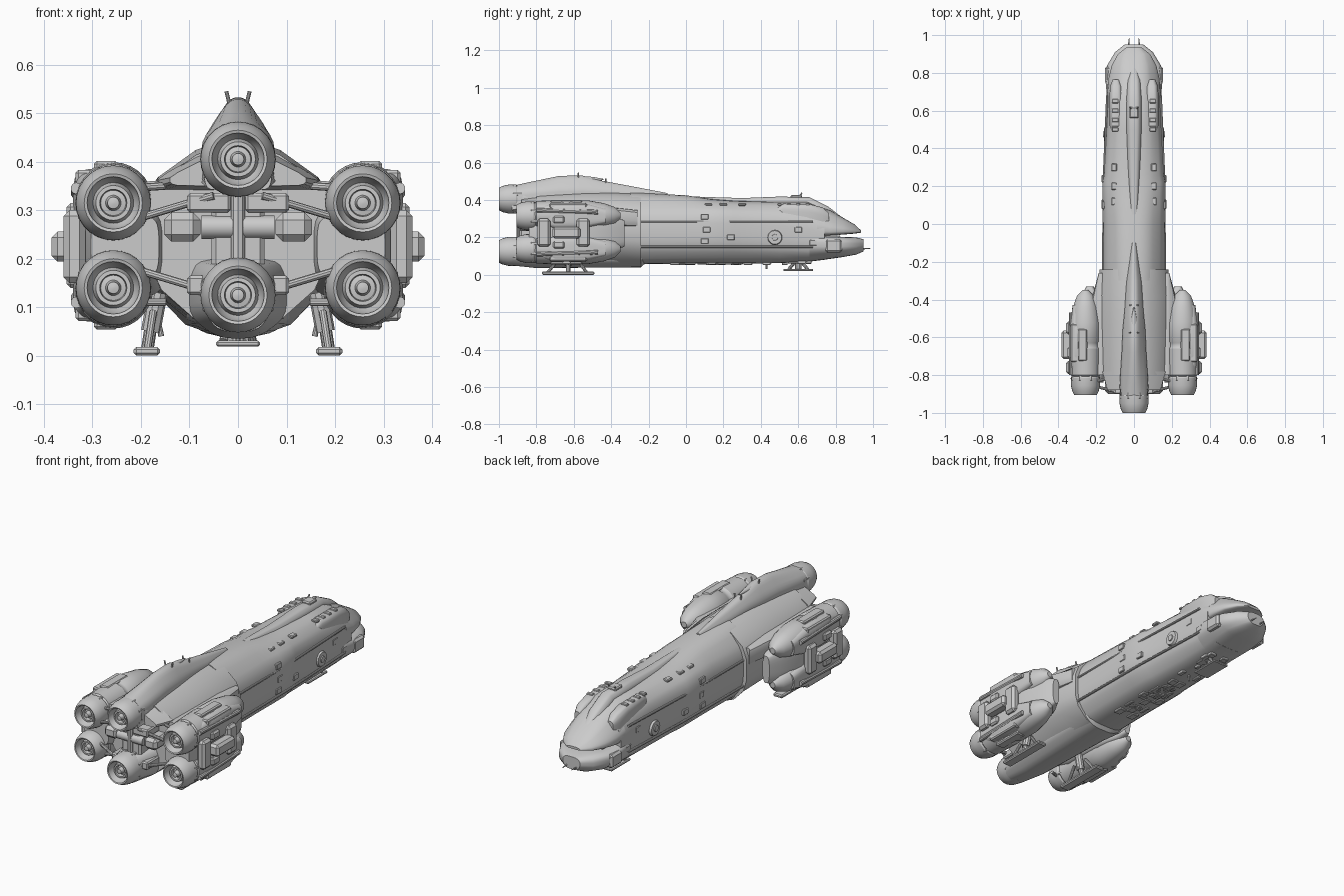
import bpy, bmesh, math, random
from mathutils import Vector

random.seed(7)


def finish(name, bm, angle=32):
    bmesh.ops.recalc_face_normals(bm, faces=bm.faces)
    me = bpy.data.meshes.new(name)
    bm.to_mesh(me)
    bm.free()
    ob = bpy.data.objects.new(name, me)
    bpy.context.collection.objects.link(ob)
    bpy.ops.object.select_all(action='DESELECT')
    ob.select_set(True)
    bpy.context.view_layer.objects.active = ob
    bpy.ops.object.shade_smooth_by_angle(angle=math.radians(angle))
    return ob


def skin(bm, rings):
    vs = [[bm.verts.new(p) for p in r] for r in rings]
    n = len(vs[0])
    for a, b in zip(vs, vs[1:]):
        for i in range(n):
            bm.faces.new((a[i], a[(i + 1) % n], b[(i + 1) % n], b[i]))
    bm.faces.new(vs[0])
    bm.faces.new(vs[-1])


def loft(name, sections, soft=2, cx=0):
    """sections: y, top z, top half width, shoulder z, half width, belly z, bottom half width, bottom z"""
    rings = []
    for y, zt, tw, zs, w, zb, bw, z0 in sections:
        half = [(tw, zt), (w, zs), (w, zb), (bw, z0)]
        pts = [Vector(p) for p in half + [(-x, z) for x, z in reversed(half)]]
        for _ in range(soft):
            nxt = pts[1:] + pts[:1]
            pts = [q for a, b in zip(pts, nxt) for q in (a.lerp(b, .2), a.lerp(b, .8))]
        rings.append([(cx + p.x, y, p.y) for p in pts])
    bm = bmesh.new()
    skin(bm, rings)
    return finish(name, bm)


def lathe(name, prof, c, n=28):
    """prof: (radius, y offset) turned around the y axis through c"""
    bm = bmesh.new()
    skin(bm, [[(c[0] + r * math.cos(math.tau * i / n), c[1] + y, c[2] + r * math.sin(math.tau * i / n))
               for i in range(n)] for r, y in prof])
    return finish(name, bm)


def box(name, c, s, bev=.006):
    bm = bmesh.new()
    bmesh.ops.create_cube(bm, size=1)
    for v in bm.verts:
        v.co = Vector(c) + Vector(v.co[i] * s[i] for i in range(3))
    if bev:
        bmesh.ops.bevel(bm, geom=bm.edges[:], offset=min(bev, min(s) * .3), segments=1, affect='EDGES')
    return finish(name, bm, 20)


def rod(name, a, b, r, r2=None, n=10):
    a, b = Vector(a), Vector(b)
    d = b - a
    bm = bmesh.new()
    bmesh.ops.create_cone(bm, cap_ends=True, segments=n, radius1=r, radius2=r if r2 is None else r2, depth=d.length)
    q = d.to_track_quat('Z', 'Y')
    for v in bm.verts:
        v.co = q @ v.co + (a + b) / 2
    return finish(name, bm)


# Forward fuselage
loft("forward_hull", [
    (-.30, .44, .07, .32, .165, .15, .09, .055), (0, .425, .07, .33, .165, .15, .09, .06),
    (.13, .405, .07, .335, .168, .15, .09, .06), (.22, .398, .075, .335, .168, .15, .09, .06),
    (.26, .395, .075, .33, .160, .15, .085, .06), (.5, .39, .075, .32, .147, .14, .08, .062),
    (.65, .39, .07, .30, .142, .13, .08, .07), (.74, .35, .07, .27, .14, .13, .08, .08)])
# Dorsal ridge that runs to the cockpit
loft("dorsal_ridge", [
    (.05, .418, .012, .40, .02, .35, .02, .34), (.3, .41, .018, .39, .035, .35, .03, .34),
    (.5, .418, .022, .395, .04, .35, .03, .34), (.66, .415, .022, .39, .04, .35, .03, .32),
    (.76, .365, .02, .345, .035, .3, .03, .29), (.83, .31, .01, .29, .02, .26, .02, .25)])
# Split nose
loft("upper_nose", [
    (.70, .37, .07, .28, .14, .215, .10, .205), (.77, .345, .065, .26, .135, .218, .10, .21),
    (.84, .305, .06, .25, .118, .222, .09, .215), (.90, .27, .05, .24, .085, .224, .06, .22),
    (.935, .238, .025, .232, .04, .227, .03, .225)])
loft("lower_nose", [
    (.66, .21, .10, .20, .142, .13, .08, .07), (.75, .205, .11, .19, .150, .13, .08, .082),
    (.84, .203, .10, .185, .142, .135, .08, .095), (.91, .20, .07, .18, .10, .14, .06, .108),
    (.95, .19, .03, .175, .05, .15, .03, .125)])
loft("mouth_core", [(.65, .26, .07, .23, .1, .19, .08, .17), (.82, .24, .07, .22, .09, .2, .07, .18)], 1)

# Aft hull, roof spine and keel
loft("aft_hull", [
    (-.80, .432, .062, .342, .185, .16, .05, .04), (-.55, .442, .062, .35, .19, .16, .05, .04),
    (-.38, .44, .06, .345, .195, .15, .06, .04), (-.24, .43, .07, .335, .182, .14, .09, .045)], 1)
loft("roof_spine", [
    (-.93, .475, .03, .44, .07, .36, .06, .34), (-.84, .495, .022, .45, .075, .38, .09, .36),
    (-.68, .528, .018, .46, .065, .41, .1, .38), (-.56, .532, .018, .46, .06, .41, .1, .38),
    (-.46, .505, .018, .455, .05, .41, .09, .38), (-.3, .475, .014, .44, .04, .41, .07, .38),
    (-.1, .437, .006, .425, .012, .41, .02, .38)])
loft("keel", [(-.93, .19, .04, .16, .07, .09, .04, .05), (-.8, .2, .08, .16, .1, .08, .04, .036),
              (-.24, .2, .1, .15, .12, .08, .06, .04), (-.22, .2, .1, .15, .11, .09, .06, .06)])
# Roof overhang above the rear machinery
loft("rear_roof", [(-.88, .41, .06, .37, .14, .355, .12, .35), (-.78, .425, .062, .365, .168, .345, .15, .34)], 1)
lathe("fin_sensor", [(.004, -.12), (.016, -.08), (.02, 0), (.014, .1), (.003, .16)], (0, -.6, .51), 14)

# Engines: centre pair and four outer ones
bell = [(.003, .012), (.012, .014), (.016, .04), (.026, .042), (.028, .022), (.036, .022), (.042, .045),
        (.05, .03), (.054, .002), (.06, 0), (.07, .02), (.077, .05), (.078, .09), (.072, .1), (.072, .12),
        (.076, .13), (.074, .22), (.06, .3)]
spots = [(0, -1, .405), (0, -1, .125)] + [(s * .257, -.905, z) for s in (-1, 1) for z in (.315, .14)]
for c in spots:
    lathe("engine", bell, c)
    for k in range(8):
        a = math.tau * (k + .5) / 8
        box("engine_clamp", (c[0] + .07 * math.cos(a), c[1] + .10, c[2] + .07 * math.sin(a)), (.016, .05, .016), .003)

for s in (-1, 1):
    # Side nacelles and the fairing joining them to the hull
    for up, z in ((1, .315), (-1, .14)):
        lathe("nacelle", [(.06, -.18), (.078, -.16), (.082, -.02), (.076, -.01), (.076, .01), (.082, .02),
                          (.08, .12), (.066, .2), (.045, .26), (.015, .29)], (s * .257, -.64, z + up * .002))
        loft("nacelle_hump", [
            (-.8, z + .045, .02, z + .03, .035, z - .03, .02, z - .045),
            (-.7, z + .07, .03, z + .05, .05, z - .05, .03, z - .07),
            (-.55, z + .07, .03, z + .05, .05, z - .05, .03, z - .07),
            (-.43, z + .04, .02, z + .02, .035, z - .03, .02, z - .04)], 2, s * .29)
        box("nacelle_rib", (s * .272, -.64, z + up * .075), (.05, .17, .022))
        box("nacelle_pipe_block", (s * .31, -.63, z + up * .053), (.05, .2, .03))
        rod("nacelle_pipe", (s * .333, -.8, z + up * .03), (s * .333, -.47, z + up * .02), .012)
        box("side_pump", (s * .338, -.68, z - up * .02), (.03, .06, .04), .008)
        rod("nacelle_strut", (s * .15, -.82, .23 + up * .12), (s * .225, -.84, z + up * .03), .008)
        rod("rear_brace", (s * .05, -.9, .23 + up * .1), (s * .2, -.86, .23 + up * .055), .008)
        box("rear_block", (s * .06, -.85, .23 + up * .085), (.09, .1, .04))
    loft("nacelle_fairing", [
        (-.84, .29, .05, .27, .07, .18, .05, .16), (-.72, .33, .06, .29, .09, .16, .06, .12),
        (-.5, .33, .06, .29, .085, .16, .06, .12), (-.38, .31, .04, .27, .045, .17, .03, .13),
        (-.33, .29, .01, .26, .02, .18, .01, .15)], 2, s * .233)
    box("side_thruster", (s * .355, -.64, .225), (.058, .15, .062), .012)
    for y in (-.76, -.55):
        box("side_bracket", (s * .337, y, .225), (.045, .07, .15), .012)
    box("nacelle_bridge", (s * .2, -.66, .23), (.08, .26, .1))
    loft("wing_root", [(-.8, .36, .01, .35, .03, .3, .03, .28), (-.4, .36, .01, .345, .05, .29, .03, .26),
                       (-.26, .345, .01, .33, .012, .28, .01, .26)], 1, s * .175)
    # Rear bulkhead machinery
    box("rear_tank", (s * .115, -.84, .265), (.075, .12, .06), .015)
    rod("rear_coupling", (s * .01, -.88, .265), (s * .075, -.88, .265), .024, n=16)
    # Shoulder pods by the cockpit
    loft("shoulder_pod", [
        (.47, .345, .01, .335, .018, .3, .02, .28), (.52, .38, .02, .36, .034, .3, .03, .27),
        (.66, .378, .02, .355, .036, .29, .03, .26), (.73, .36, .018, .335, .032, .28, .03, .25),
        (.765, .33, .01, .315, .018, .28, .015, .265)], 2, s * .095)
    for y in (.5, .55, .6, .65):
        box("shoulder_vent", (s * .1, y, .377), (.035, .022, .012), .003)
    # Nose cheeks, feelers and intakes
    box("nose_cheek", (s * .137, .79, .155), (.035, .09, .07), .012)
    rod("nose_feeler", (s * .03, .93, .14), (s * .025, .985, .14), .005, .002)
    rod("side_intake", (s * .13, .475, .2), (s * .158, .475, .2), .045, .036, 20)
    rod("intake_hub", (s * .14, .475, .2), (s * .163, .475, .2), .02, .016, 14)
    # Side rails and panels
    for z, x in ((.285, .164), (.15, .164)):
        rod("side_rail", (s * x, -.24, z), (s * (x - .004), .24, z), .006)
        rod("side_rail", (s * (x - .004), .24, z), (s * (x - .022), .68, z), .006)
    for y, z in ((.1, .31), (.11, .24), (.1, .18), (.24, .2), (.6, .24), (.68, .17)):
        box("side_panel", (s * (.164 if y < .4 else .139), y, z), (.014, .04, .03), .003)
    for y in (.12, .2, .3):
        box("roof_hatch", (s * .105, y, .376), (.03, .04, .015), .004)
    # Rear landing legs
    rod("rear_leg", (s * .165, -.63, .13), (s * .18, -.63, .05), .02)
    rod("rear_leg_shin", (s * .178, -.63, .07), (s * .187, -.63, .012), .013)
    for y in (-.74, -.53):
        rod("rear_leg_brace", (s * .175, -.63 + (y + .63) * .4, .09), (s * .187, y, .012), .008)
    rod("rear_leg_link", (s * .172, -.63, .1), (s * .158, -.63, .04), .006)
    box("rear_foot", (s * .188, -.63, .009), (.054, .28, .018), .006)
    # Front landing leg braces and masts
    rod("front_leg_brace", (s * .015, .6, .09), (s * .03, .6 + s * .05, .03), .009)
    rod("roof_mast", (s * .018, -.575, .52), (s * .024, -.575, .545), .004)
    rod("aft_mast", (s * .015, -.43, .48), (s * .02, -.43, .515), .004)
    rod("cockpit_mast", (s * .015, .6, .41), (s * .02, .62, .438), .004)

# Front landing gear
rod("front_leg", (0, .6, .09), (0, .6, .03), .018)
box("front_foot", (0, .6, .025), (.09, .16, .012), .004)
box("cockpit_sensor", (0, .59, .418), (.05, .06, .018))
box("rear_core", (0, -.83, .25), (.11, .12, .16), .01)
rod("rear_column", (0, -.89, .17), (0, -.89, .34), .015)

# Small belly equipment
for i in range(26):
    x, y = random.uniform(0, .06), random.uniform(-.1, .66)
    w, l = random.uniform(.015, .04), random.uniform(.02, .06)
    for s in (-1, 1):
        box("belly_unit", (s * x, y, .062 if y < .55 else .068), (w, l, random.uniform(.012, .022)), .003)
rod("belly_probe", (0, .43, .07), (0, .43, .03), .005)
